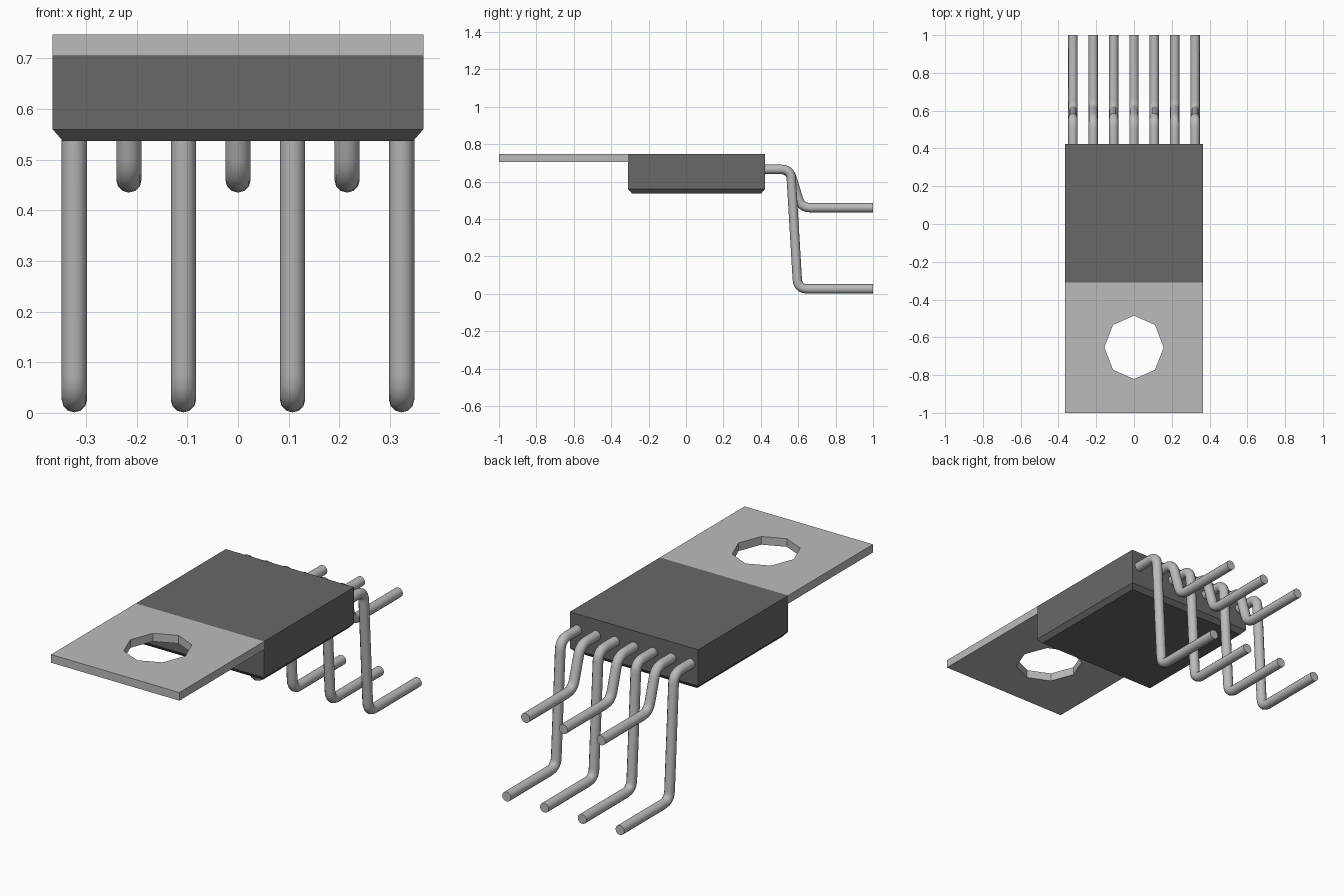
import bpy, bmesh, math
from mathutils import Vector

cube = bpy.data.objects.get("Cube")
if cube:
    bpy.data.objects.remove(cube, do_unlink=True)


def material(name, value):
    m = bpy.data.materials.new(name)
    m.use_nodes = True
    colour = (value, value, value, 1)
    m.diffuse_color = colour
    m.node_tree.nodes["Principled BSDF"].inputs["Base Color"].default_value = colour
    return m


metal = material("grey metal", 0.50)
plastic = material("dark plastic", 0.14)

HALF_WIDTH, TOP = 0.366, 0.747
BODY_FRONT, BODY_BACK = -0.31, 0.423


def mesh_object(name, bm, mat):
    bmesh.ops.recalc_face_normals(bm, faces=bm.faces)
    mesh = bpy.data.meshes.new(name)
    bm.to_mesh(mesh)
    bm.free()
    mesh.materials.append(mat)
    obj = bpy.data.objects.new(name, mesh)
    bpy.context.collection.objects.link(obj)
    return obj


def rectangle(bm, y0, y1, z, inset=0):
    x = HALF_WIDTH - inset
    y0, y1 = y0 + inset, y1 - inset
    return [bm.verts.new(p) for p in ((-x, y0, z), (x, y0, z), (x, y1, z), (-x, y1, z))]


# Plastic body with a chamfered lower edge
bm = bmesh.new()
rings = [rectangle(bm, BODY_FRONT, BODY_BACK, z, inset)
         for z, inset in ((0.537, 0.02), (0.56, 0), (TOP, 0))]
bm.faces.new(rings[0])
bm.faces.new(rings[-1])
for low, high in zip(rings, rings[1:]):
    for i in range(4):
        j = (i + 1) % 4
        bm.faces.new((low[i], low[j], high[j], high[i]))
mesh_object("body", bm, plastic)

# Mounting tab: outer outline and eight-sided hole, filled then thickened
bm = bmesh.new()
outer = rectangle(bm, -1, BODY_FRONT, TOP)
hole = []
for i in range(8):
    a = i * math.pi / 4
    hole.append(bm.verts.new((0.157 * math.cos(a), -0.653 + 0.168 * math.sin(a), TOP)))
edges = [bm.edges.new((loop[i - 1], loop[i])) for loop in (outer, hole) for i in range(len(loop))]
bmesh.ops.triangle_fill(bm, use_beauty=True, edges=edges)
sheet = bm.faces[:]
result = bmesh.ops.extrude_face_region(bm, geom=sheet, use_keep_orig=True)
moved = [g for g in result["geom"] if isinstance(g, bmesh.types.BMVert)]
bmesh.ops.translate(bm, verts=moved, vec=(0, 0, -0.042))
bmesh.ops.dissolve_limit(bm, angle_limit=0.01, verts=bm.verts[:], edges=bm.edges[:])
mesh_object("mounting_tab", bm, metal)


def rounded_path(corners, radius, steps=5):
    """Replace each inner corner by a short curved bend."""
    points = [corners[0]]
    for a, b, c in zip(corners, corners[1:], corners[2:]):
        start = b + (a - b).normalized() * radius
        end = b + (c - b).normalized() * radius
        for k in range(steps + 1):
            t = k / steps
            points.append(start.lerp(b, t).lerp(b.lerp(end, t), t))
    return points + [corners[-1]]


def lead(name, x, bend_y, foot_y, foot_z):
    corners = [Vector((x, y, z)) for y, z in
               ((0.41, 0.665), (bend_y, 0.665), (foot_y, foot_z), (1, foot_z))]
    points = rounded_path(corners, 0.05)
    curve = bpy.data.curves.new(name, "CURVE")
    curve.dimensions = "3D"
    curve.bevel_depth = 0.025
    curve.bevel_resolution = 4
    curve.use_fill_caps = True
    spline = curve.splines.new("POLY")
    spline.points.add(len(points) - 1)
    for target, p in zip(spline.points, points):
        target.co = (*p, 1)
    curve.materials.append(metal)
    obj = bpy.data.objects.new(name, curve)
    bpy.context.collection.objects.link(obj)
    bpy.ops.object.select_all(action="DESELECT")
    obj.select_set(True)
    bpy.context.view_layer.objects.active = obj
    bpy.ops.object.convert(target="MESH")
    bpy.ops.object.shade_smooth_by_angle(angle=math.radians(40))


# Seven bent leads, alternately long and short
for i in range(7):
    x = (i - 3) * 0.1077
    if i % 2 == 0:
        lead("long_lead_%d" % (i // 2 + 1), x, 0.56, 0.598, 0.026)
    else:
        lead("short_lead_%d" % (i // 2 + 1), x, 0.553, 0.615, 0.46)
